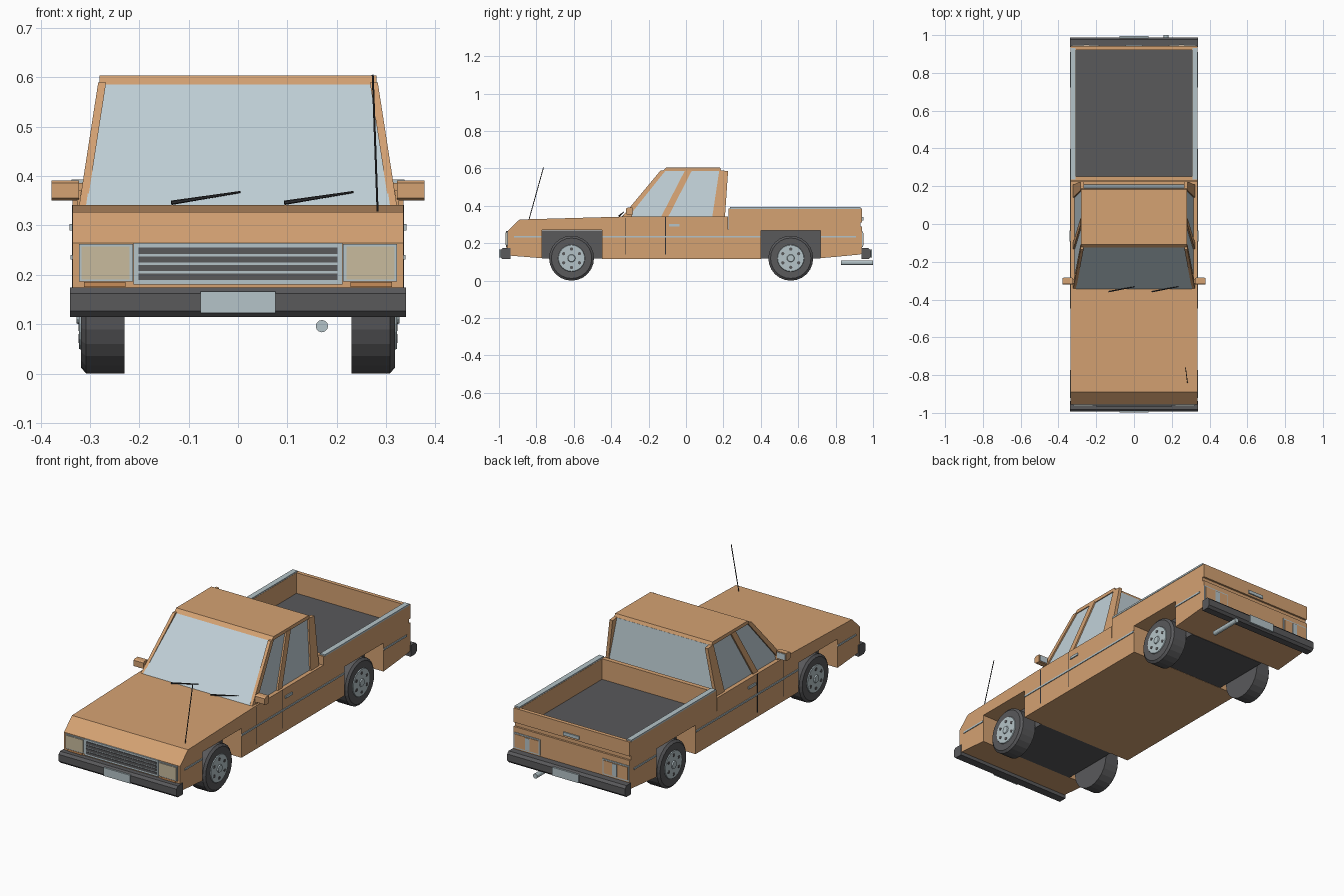
import bpy, bmesh, math
from mathutils import Vector

if "Cube" in bpy.data.objects:
    bpy.data.objects.remove(bpy.data.objects["Cube"])


def mat(name, r, g, b):
    m = bpy.data.materials.new(name)
    m.diffuse_color = (r, g, b, 1)
    m.use_nodes = True
    m.node_tree.nodes["Principled BSDF"].inputs["Base Color"].default_value = m.diffuse_color
    return m


PAINT = mat("tan_orange_paint", 0.66, 0.36, 0.17)
DARK = mat("dark_grey", 0.10, 0.10, 0.105)
CHROME = mat("pale_chrome", 0.46, 0.55, 0.58)
GLASS = mat("pale_glass", 0.53, 0.63, 0.68)
LENS = mat("cream_lens", 0.58, 0.50, 0.34)
BLACK = mat("black_rubber", 0.03, 0.03, 0.033)
SIGNAL = mat("signal_orange", 0.58, 0.27, 0.10)


def finish(name, bm, m):
    bmesh.ops.recalc_face_normals(bm, faces=bm.faces)
    me = bpy.data.meshes.new(name)
    bm.to_mesh(me)
    bm.free()
    me.materials.append(m)
    ob = bpy.data.objects.new(name, me)
    bpy.context.collection.objects.link(ob)
    return ob


def loft(name, a, b, m):
    """Closed solid between two matching outlines."""
    bm = bmesh.new()
    va = [bm.verts.new(p) for p in a]
    vb = [bm.verts.new(p) for p in b]
    bm.faces.new(va)
    bm.faces.new(vb[::-1])
    n = len(va)
    for i in range(n):
        j = (i + 1) % n
        bm.faces.new((va[i], vb[i], vb[j], va[j]))
    return finish(name, bm, m)


def prism(name, yz, x0, x1, m):
    return loft(name, [(x0, y, z) for y, z in yz], [(x1, y, z) for y, z in yz], m)


def box(name, x0, x1, y0, y1, z0, z1, m):
    return prism(name, [(y0, z0), (y1, z0), (y1, z1), (y0, z1)], x0, x1, m)


def cyl(name, p0, p1, r, seg, m, r2=None):
    p0, p1 = Vector(p0), Vector(p1)
    d = p1 - p0
    bm = bmesh.new()
    bmesh.ops.create_cone(bm, cap_ends=True, segments=seg, radius1=r,
                          radius2=r if r2 is None else r2, depth=d.length)
    q = d.to_track_quat('Z', 'Y')
    for v in bm.verts:
        v.co = q @ v.co + (p0 + p1) / 2
    return finish(name, bm, m)


def cab_panel(name, yz, s, inset, thick, m):
    """Side piece of the cab, leaning inward with height."""
    def lean(z, d):
        return s * (0.322 - (z - 0.34) * 0.155 - d)
    return loft(name, [(lean(z, inset), y, z) for y, z in yz],
                [(lean(z, inset + thick), y, z) for y, z in yz], m)


# Main body: side profile with square wheel openings
box_top = 0.274
prism("body", [(-.955, .135), (-.77, .12), (-.77, .27), (-.45, .27), (-.45, .117),
               (.40, .117), (.40, .268), (.72, .268), (.72, .12), (.932, .14),
               (.932, box_top), (.225, box_top), (.225, .342), (-.35, .342),
               (-.89, .327), (-.955, .265)], -.335, .335, PAINT)
for n, y0, y1 in (("front", -.77, -.45), ("rear", .40, .72)):
    box(n + "_wheel_well", -.225, .225, y0, y1, .118, .267, DARK)

# Cargo bed
box("bed_floor", -.308, .308, .252, .925, box_top - .002, .279, DARK)
box("bed_front_wall", -.335, .335, .228, .252, .27, .386, PAINT)
box("tailgate", -.335, .335, .922, .932, .17, .386, PAINT)
box("tailgate_upper_panel", -.335, .335, .93, .942, .312, .386, PAINT)
box("tailgate_lower_panel", -.335, .335, .93, .942, .142, .29, PAINT)
box("tailgate_handle", -.045, .045, .94, .948, .323, .34, CHROME)

# Roof, windshield and rear window
prism("roof", [(-.125, .586), (.19, .586), (.182, .604), (-.108, .604)], -.281, .281, PAINT)
for n, yb, yt, t in (("windshield", -.345, -.122, .006), ("rear_window", .208, .190, -.006)):
    pts = [(-.308, yb, .340), (.308, yb, .340), (.272, yt, .588), (-.272, yt, .588)]
    loft(n, pts, [(x, y + t, z) for x, y, z in pts], GLASS)

for s, side in ((1, "right"), (-1, "left")):
    # Bed walls and rails
    box(side + "_bed_wall", s * .308, s * .335, .228, .932, .27, .386, PAINT)
    box(side + "_bed_rail", s * .309, s * .337, .235, .932, .384, .393, CHROME)

    # Pillars and side glass
    cab_panel(side + "_front_pillar", [(-.345, .338), (-.135, .59), (-.108, .59), (-.31, .338)],
              s, 0, .016, PAINT)
    cab_panel(side + "_middle_pillar", [(-.135, .338), (-.005, .59), (.032, .59), (-.097, .338)],
              s, 0, .018, PAINT)
    cab_panel(side + "_rear_pillar", [(.14, .338), (.178, .59), (.225, .586), (.208, .338)],
              s, 0, .018, PAINT)
    cab_panel(side + "_door_glass", [(-.32, .339), (-.115, .588), (.0, .588), (-.13, .339)],
              s, .008, .005, GLASS)
    cab_panel(side + "_rear_side_glass", [(-.1, .339), (.025, .588), (.18, .588), (.145, .339)],
              s, .008, .005, GLASS)

    # Trim strips, door seams and handle
    for i, (y0, y1) in enumerate(((-.92, -.772), (-.448, .398), (.722, .91))):
        box(f"{side}_trim_strip_{i}", s * .334, s * .339, y0, y1, .231, .24, CHROME)
    for i, (y, z1) in enumerate(((-.325, .335), (-.11, .341))):
        box(f"{side}_door_seam_{i}", s * .334, s * .3362, y - .002, y + .002, .14, z1, BLACK)
    box(side + "_door_handle", s * .334, s * .341, -.092, -.034, .29, .303, CHROME)

    # Mirrors
    prism(side + "_mirror", [(-.32, .356), (-.312, .351), (-.286, .351), (-.286, .391),
                             (-.312, .391), (-.32, .386)], s * .322, s * .378, PAINT)
    box(side + "_mirror_glass", s * .328, s * .373, -.287, -.283, .356, .386, GLASS)
    box(side + "_mirror_bracket", s * .305, s * .326, -.315, -.29, .338, .372, PAINT)

    # Headlights and turn signals
    box(side + "_headlight_frame", s * .213, s * .322, -.961, -.95, .186, .262, CHROME)
    box(side + "_headlight", s * .220, s * .317, -.964, -.955, .191, .257, LENS)
    box(side + "_turn_signal", s * .228, s * .312, -.961, -.95, .175, .185, SIGNAL)

    # Tail lamps
    box(side + "_tail_lamp_frame", s * .18, s * .333, .94, .945, .18, .262, CHROME)
    box(side + "_tail_lamp", s * .188, s * .326, .944, .948, .187, .255, PAINT)
    box(side + "_reverse_lamp", s * .238, s * .265, .946, .950, .190, .252, CHROME)

    # Wheels
    for n, y in (("front", -.612), ("rear", .56)):
        w = f"{side}_{n}_"
        cyl(w + "tyre", (s * .23, y, .12), (s * .308, y, .12), .12, 24, DARK)
        cyl(w + "tyre_shoulder", (s * .308, y, .12), (s * .318, y, .12), .12, 24, DARK, .108)
        cyl(w + "hub", (s * .31, y, .12), (s * .322, y, .12), .076, 24, CHROME, .07)
        cyl(w + "hub_cap", (s * .32, y, .12), (s * .327, y, .12), .022, 12, CHROME, .018)
        for k in range(6):
            a = math.radians(30 + 60 * k)
            c, d = y + .049 * math.cos(a), .12 + .049 * math.sin(a)
            cyl(f"{w}hub_hole_{k}", (s * .320, c, d), (s * .3235, c, d), .009, 8, DARK)

# Grille
box("grille_frame", -.212, .212, -.962, -.95, .18, .265, CHROME)
for i in range(4):
    z = .190 + i * .0175
    box(f"grille_slot_{i}", -.202, .202, -.965, -.955, z, z + .0125, DARK)

# Bumpers and plates
for s, n, y in ((-1, "front", .993), (1, "rear", .988)):
    prof = [(.938, .115), (y - .012, .115), (y, .127), (y, .162), (y - .012, .174), (.938, .174)]
    prism(n + "_bumper", [(s * a, z) for a, z in prof], -.34, .34, DARK)
    box(n + "_plate", -.076, .076, s * (y - .003), s * (y + .006), .123, .166, CHROME)

# Exhaust pipe
cyl("exhaust_pipe", (.17, .83, .096), (.17, 1.0, .096), .0125, 12, CHROME)

# Antenna and wipers
cyl("antenna", (.283, -.84, .325), (.273, -.762, .605), .0022, 6, BLACK)
for i, x in enumerate((-.135, .094)):
    cyl(f"wiper_{i}", (x, -.358, .346), (x + .14, -.332, .368), .0045, 6, BLACK, .002)
